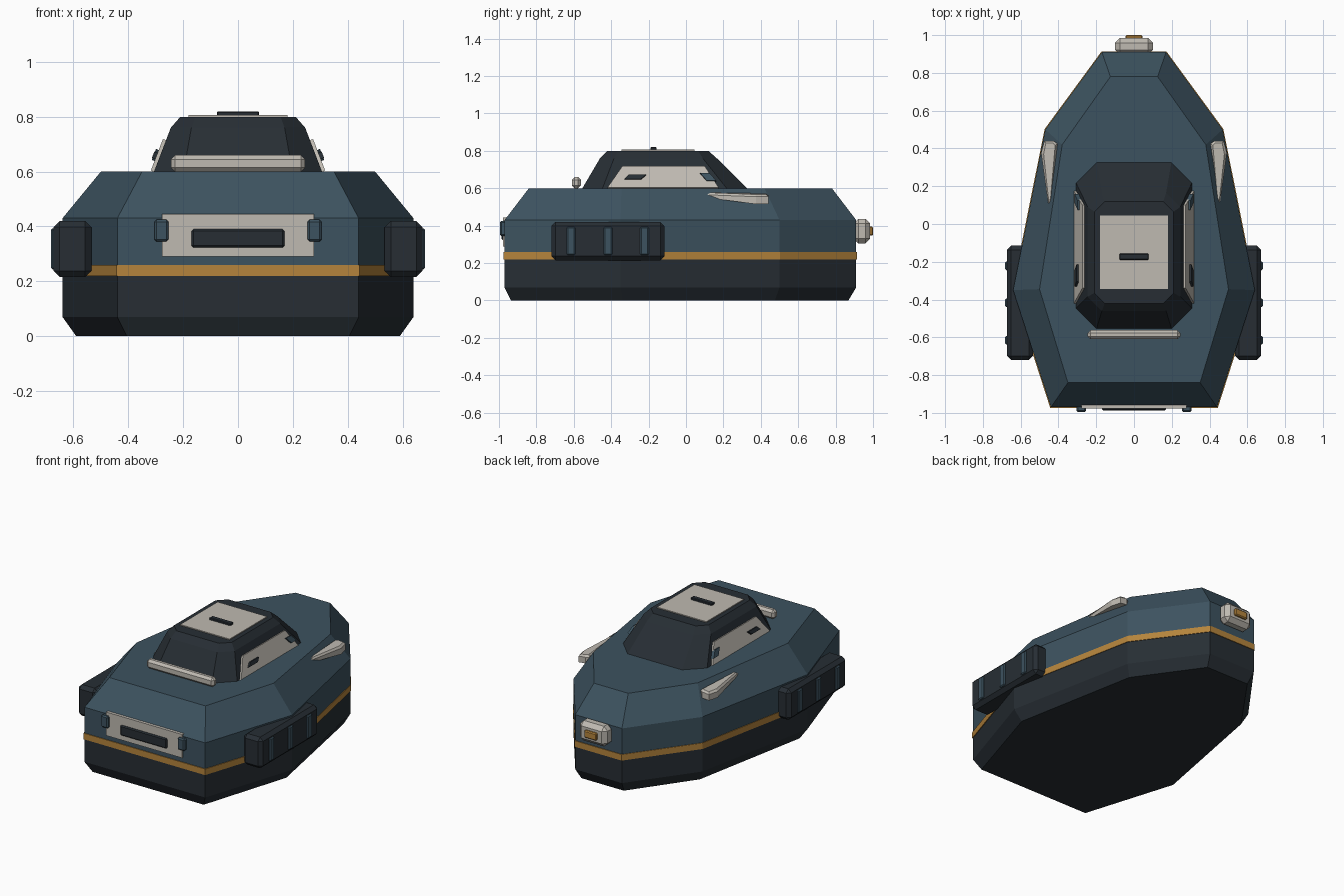
import bpy, bmesh

if "Cube" in bpy.data.objects:
    bpy.data.objects.remove(bpy.data.objects["Cube"])


def material(name, rgb):
    m = bpy.data.materials.new(name)
    m.diffuse_color = (*rgb, 1)
    m.use_nodes = True
    m.node_tree.nodes["Principled BSDF"].inputs["Base Color"].default_value = m.diffuse_color
    return m


BLUE = material("blue_paint", (0.046, 0.085, 0.115))
DARK = material("dark_armour", (0.020, 0.027, 0.034))
AMBER = material("amber", (0.46, 0.23, 0.045))
PALE = material("pale_panel", (0.52, 0.49, 0.44))


def finish(name, bm, mat):
    bmesh.ops.recalc_face_normals(bm, faces=bm.faces)
    me = bpy.data.meshes.new(name)
    bm.to_mesh(me)
    bm.free()
    me.materials.append(mat)
    ob = bpy.data.objects.new(name, me)
    bpy.context.collection.objects.link(ob)
    return ob


def loft(name, rings, mat, sx=1):
    """Closed solid through matching rings of 3D points."""
    bm = bmesh.new()
    vs = [[bm.verts.new((sx * x, y, z)) for x, y, z in r] for r in rings]
    n = len(vs[0])
    for a, b in zip(vs, vs[1:]):
        for i in range(n):
            j = (i + 1) % n
            bm.faces.new((a[i], a[j], b[j], b[i]))
    bm.faces.new(vs[0])
    bm.faces.new(vs[-1])
    return finish(name, bm, mat)


def box(name, x, y, z, mat, bevel=0.0):
    """Chamfered box from (min, max) ranges."""
    bm = bmesh.new()
    bmesh.ops.create_cube(bm, size=1)
    for v in bm.verts:
        v.co = [(r[0] + r[1]) / 2 + c * (r[1] - r[0]) for r, c in zip((x, y, z), v.co)]
    if bevel:
        bmesh.ops.bevel(bm, geom=bm.edges[:], offset=bevel, segments=1, affect='EDGES')
    return finish(name, bm, mat)


def mirrored(half, z):
    """Complete a right-hand half outline and lift it to height z."""
    return [(x, y, z) for x, y in half] + [(-x, y, z) for x, y in reversed(half)]


# hull: eight-sided plan in three colour bands
WIDE = [(0.44, -0.97), (0.64, -0.35), (0.47, 0.50), (0.17, 0.91)]
FOOT = [(0.405, -0.935), (0.59, -0.34), (0.435, 0.475), (0.155, 0.868)]
DECK = [(0.35, -0.84), (0.50, -0.345), (0.38, 0.42), (0.125, 0.78)]
BAND = [(x * 1.007, y * 1.005) for x, y in WIDE]
loft("lower_hull", [mirrored(FOOT, 0), mirrored(WIDE, 0.07), mirrored(WIDE, 0.22)], DARK)
loft("hull_stripe", [mirrored(BAND, 0.22), mirrored(BAND, 0.26)], AMBER)
loft("upper_hull", [mirrored(WIDE, 0.26), mirrored(WIDE, 0.43), mirrored(DECK, 0.60)], BLUE)


# cabin with chamfered corners
def cabin_ring(hx, y0, y1, c, z):
    return mirrored([(hx - c, y0), (hx, y0 + c), (hx, y1 - c), (hx - c, y1)], z)


loft("cabin", [cabin_ring(0.31, -0.56, 0.335, 0.11, 0.59),
               cabin_ring(0.245, -0.46, 0.165, 0.075, 0.76),
               cabin_ring(0.21, -0.42, 0.12, 0.055, 0.80)], DARK)
box("roof_hatch", (-0.18, 0.18), (-0.345, 0.045), (0.79, 0.806), PALE)
box("roof_hatch_handle", (-0.077, 0.077), (-0.19, -0.157), (0.80, 0.82), DARK, 0.004)


# sloping panels that lie on the cabin sides
def side_panel(name, yz, lift, mat, sx):
    def ring(d):
        return [(0.308 - (z - 0.60) * 0.385 + d, y, z + d * 0.385) for y, z in yz]
    loft(name, [ring(-0.01), ring(lift)], mat, sx)


for side, s in (("right", 1), ("left", -1)):
    side_panel(f"{side}_cabin_panel",
               [(-0.42, 0.60), (0.175, 0.60), (0.10, 0.715), (-0.34, 0.715)], 0.010, PALE, s)
    side_panel(f"{side}_panel_handle",
               [(-0.33, 0.642), (-0.24, 0.642), (-0.215, 0.665), (-0.305, 0.665)], 0.022, DARK, s)
    side_panel(f"{side}_panel_hinge",
               [(0.11, 0.635), (0.16, 0.635), (0.125, 0.675), (0.075, 0.675)], 0.020, BLUE, s)

    # side pods with ribs
    box(f"{side}_pod", sorted((s * 0.535, s * 0.672)), (-0.72, -0.115), (0.215, 0.42), DARK, 0.022)
    for i, y in enumerate((-0.615, -0.417, -0.222)):
        box(f"{side}_pod_rib_{i + 1}", sorted((s * 0.64, s * 0.682)),
            (y - 0.023, y + 0.023), (0.243, 0.393), BLUE, 0.006)

    # tapered shoulder fins
    plan = [(0.405, 0.425), (0.425, 0.44), (0.475, 0.44), (0.492, 0.375), (0.455, 0.11), (0.44, 0.11)]
    low = [0.52, 0.52, 0.515, 0.515, 0.55, 0.55]
    high = [0.56, 0.56, 0.555, 0.555, 0.565, 0.565]
    cx, cy = 0.447, 0.33
    loft(f"{side}_fin", [
        [(x, y, z) for (x, y), z in zip(plan, low)],
        [(x, y, z) for (x, y), z in zip(plan, high)],
        [(cx + (x - cx) * 0.7, cy + (y - cy) * 0.9, z + 0.012) for (x, y), z in zip(plan, high)],
    ], PALE, s)

    # front plate hinges
    box(f"{side}_front_hinge", sorted((s * 0.253, s * 0.305)), (-0.995, -0.95), (0.345, 0.425), BLUE, 0.008)

# front plate, slot and cabin rail
box("front_plate", (-0.277, 0.277), (-0.978, -0.952), (0.29, 0.445), PALE)
box("front_plate_slot", (-0.17, 0.17), (-0.987, -0.96), (0.323, 0.39), DARK, 0.007)
box("front_rail", (-0.245, 0.245), (-0.61, -0.562), (0.60, 0.66), PALE, 0.015)

# rear lamp
box("rear_lamp_housing", (-0.10, 0.10), (0.895, 0.985), (0.305, 0.437), PALE, 0.026)
box("rear_lamp", (-0.045, 0.045), (0.96, 1.0), (0.347, 0.395), AMBER, 0.006)
